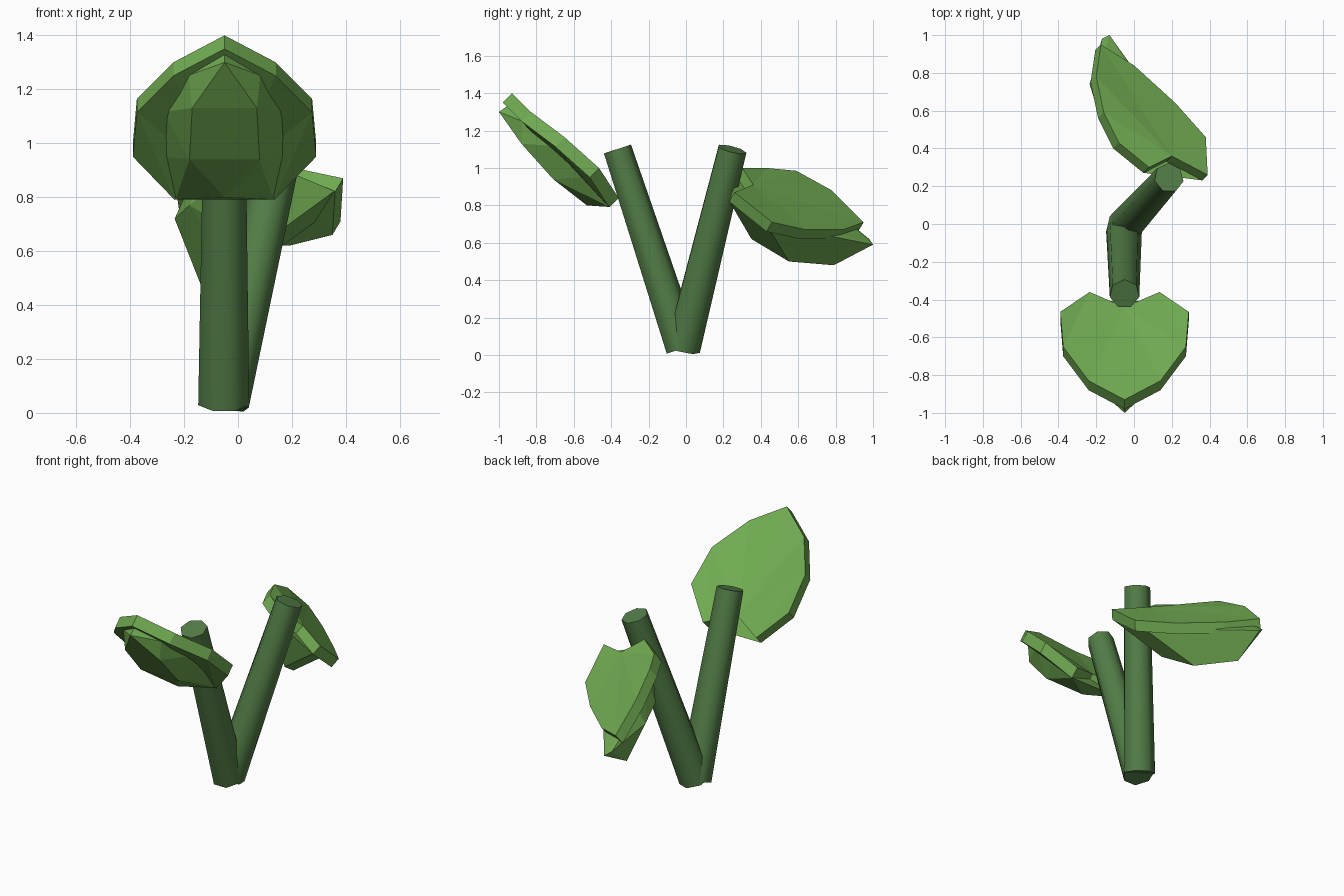
import bpy, bmesh
from mathutils import Vector

if "Cube" in bpy.data.objects:
    bpy.data.objects.remove(bpy.data.objects["Cube"], do_unlink=True)


def material(name, color):
    mat = bpy.data.materials.new(name)
    mat.use_nodes = True
    mat.diffuse_color = color
    mat.node_tree.nodes["Principled BSDF"].inputs["Base Color"].default_value = color
    return mat


leaf_green = material("leaf green", (0.165, 0.41, 0.085, 1))
stem_green = material("stem green", (0.085, 0.205, 0.062, 1))


def finish(bm, name, mat):
    bmesh.ops.recalc_face_normals(bm, faces=bm.faces)
    mesh = bpy.data.meshes.new(name)
    bm.to_mesh(mesh)
    bm.free()
    mesh.materials.append(mat)
    obj = bpy.data.objects.new(name, mesh)
    bpy.context.collection.objects.link(obj)
    return obj


# Tapered stem between two points
def stem(name, bottom, top):
    a, b = Vector(bottom), Vector(top)
    bm = bmesh.new()
    bmesh.ops.create_cone(bm, cap_ends=True, segments=7, radius1=0.097,
                          radius2=0.08, depth=(b - a).length)
    turn = Vector((0, 0, 1)).rotation_difference(b - a).to_matrix()
    for v in bm.verts:
        v.co = turn @ v.co + (a + b) / 2
    obj = finish(bm, name, stem_green)
    bpy.ops.object.select_all(action='DESELECT')
    obj.select_set(True)
    bpy.context.view_layer.objects.active = obj
    bpy.ops.object.shade_smooth_by_angle(angle=1.05)


# Leaf: folded slab with a thick rib body below it.
# Each side lists its edge from the base lobe towards the tip.
def leaf(name, notch, tip, side_a, side_b, drop, keel):
    drop = Vector(drop)
    a, b = [[Vector(p) for p in side] for side in (side_a, side_b)]
    outline = [Vector(notch)] + a + [Vector(tip)] + b[::-1]
    bm = bmesh.new()
    top = [bm.verts.new(p) for p in outline]
    low = [bm.verts.new(p + drop) for p in outline]
    n, half = len(outline), len(a) + 2
    for ring in (top, low):
        bm.faces.new(ring[:half])
        bm.faces.new(ring[half - 1:] + ring[:1])
    for i in range(n):
        j = (i + 1) % n
        bm.faces.new((top[i], top[j], low[j], low[i]))
    bmesh.ops.triangulate(bm, faces=[f for f in bm.faces if len(f.verts) > 4])
    finish(bm, name + "_blade", leaf_green)

    # Rib body hull: spans both base lobes, narrower along the blade
    points = [Vector(p) for p in keel]
    for i, (p, q) in enumerate(zip(a, b)):
        inset = 0.15 if i else 0.01
        points += [p.lerp(q, t) + drop * 0.97 for t in (inset, 1 - inset)]
    bm = bmesh.new()
    for p in points:
        bm.verts.new(p)
    hull = bmesh.ops.convex_hull(bm, input=bm.verts)
    loose = [v for v in hull["geom_interior"] if isinstance(v, bmesh.types.BMVert)]
    bmesh.ops.delete(bm, geom=loose, context='VERTS')
    finish(bm, name + "_rib", leaf_green)


root = (-0.053, -0.02, 0.035)
stem("front_stem", root, (-0.05, -0.37, 1.1))
stem("back_stem", root, (0.185, 0.245, 1.1))

# Front leaf is symmetric about its own centre line
MID = -0.05


def mirrored(points):
    return [[(MID + s * x, y, z) for x, y, z in points] for s in (1, -1)]


right, left = mirrored([(0.185, -0.36, 0.84), (0.34, -0.465, 1.0),
                        (0.325, -0.65, 1.165), (0.19, -0.83, 1.3)])
rib_right, rib_left = mirrored([(0.12, -0.88, 1.13), (0.13, -0.71, 0.94)])
leaf("front_leaf", (MID, -0.44, 0.9), (MID, -0.93, 1.4), right, left,
     (0, -0.05, -0.05),
     rib_right + rib_left + [(MID, -0.53, 0.8), (MID, -1.0, 1.3), (MID, -0.95, 1.335)])

# Back leaf is rolled over and droops
leaf("back_leaf", (0.2, 0.36, 0.91), (-0.175, 0.95, 0.71),
     [(0.39, 0.26, 0.87), (0.38, 0.46, 0.71), (0.22, 0.64, 0.67), (0.0, 0.84, 0.67)],
     [(0.08, 0.3, 1.0), (-0.08, 0.43, 1.0), (-0.16, 0.59, 0.985), (-0.2, 0.78, 0.88)],
     (-0.03, -0.03, -0.05),
     [(0.08, 0.35, 0.62), (0.0, 0.55, 0.5), (-0.14, 0.79, 0.48), (-0.13, 1.0, 0.59),
      (-0.17, 0.98, 0.62), (-0.18, 0.56, 0.77), (-0.235, 0.74, 0.72)])
